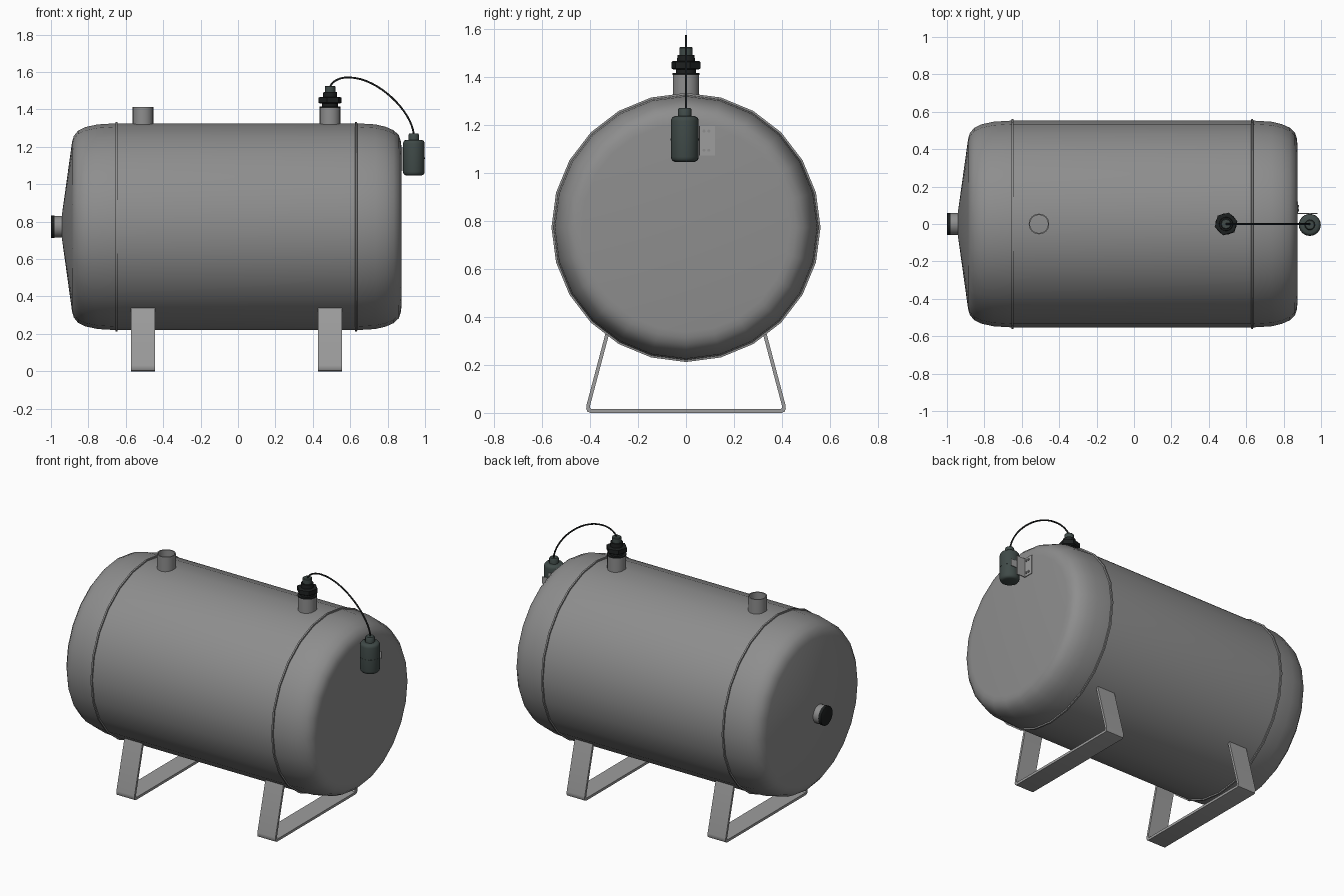
import bpy, bmesh
from math import sin, cos, pi, radians
from mathutils import Vector

if "Cube" in bpy.data.objects:
    bpy.data.objects.remove(bpy.data.objects["Cube"])


def material(name, rgb):
    m = bpy.data.materials.new(name)
    m.diffuse_color = (*rgb, 1)
    m.use_nodes = True
    m.node_tree.nodes["Principled BSDF"].inputs["Base Color"].default_value = m.diffuse_color
    return m


BLACK = material("black", (0.012, 0.014, 0.014))
SLATE = material("slate", (0.05, 0.068, 0.064))
STEEL = material("dark_steel", (0.27, 0.27, 0.27))
PLATE = material("plate_steel", (0.34, 0.34, 0.34))


def finish(bm, name, mat=STEEL, smooth=35):
    bmesh.ops.remove_doubles(bm, verts=bm.verts, dist=1e-5)
    bmesh.ops.recalc_face_normals(bm, faces=bm.faces)
    me = bpy.data.meshes.new(name)
    bm.to_mesh(me)
    bm.free()
    ob = bpy.data.objects.new(name, me)
    bpy.context.collection.objects.link(ob)
    me.materials.append(mat)
    if smooth:
        bpy.ops.object.select_all(action='DESELECT')
        bpy.context.view_layer.objects.active = ob
        ob.select_set(True)
        bpy.ops.object.shade_smooth_by_angle(angle=radians(smooth))
    return ob


def lathe(name, profile, centre, n=24, axis='z', mat=STEEL, closed=False, smooth=35, turn=0):
    """Spin (radius, height) points around an axis through centre."""
    bm = bmesh.new()
    rings = []
    for r, h in profile:
        ring = []
        for i in range(n):
            t = 2 * pi * i / n + radians(turn)
            a, b = r * cos(t), r * sin(t)
            p = (h, a, b) if axis == 'x' else (a, b, h)
            ring.append(bm.verts.new(Vector(p) + Vector(centre)))
        rings.append(ring)
    pairs = list(zip(rings, rings[1:]))
    if closed:
        pairs.append((rings[-1], rings[0]))
    for lo, hi in pairs:
        for i in range(n):
            j = (i + 1) % n
            bm.faces.new((lo[i], lo[j], hi[j], hi[i]))
    if not closed:
        bm.faces.new(rings[0])
        bm.faces.new(rings[-1])
    return finish(bm, name, mat, smooth)


def box(name, lo, hi, mat):
    bm = bmesh.new()
    bmesh.ops.create_cube(bm, size=1)
    for v in bm.verts:
        v.co = [l + (c + 0.5) * (h - l) for c, l, h in zip(v.co, lo, hi)]
    return finish(bm, name, mat, 0)


ZC = 0.773

# tank shell: shallow cone on the left, flat dished head on the right
lathe("tank_shell", [
    (0.06, -0.942), (0.455, -0.887), (0.485, -0.878), (0.514, -0.855), (0.533, -0.815),
    (0.547, -0.75), (0.553, -0.65), (0.553, 0.632), (0.547, 0.735), (0.534, 0.79),
    (0.515, 0.833), (0.489, 0.86), (0.46, 0.87), (0.435, 0.873)], (0, 0, ZC), axis='x')

# weld seams
for label, x in (("left", -0.65), ("right", 0.632)):
    lathe(label + "_weld_seam", [(0.54, -0.007), (0.561, -0.005), (0.561, 0.005), (0.54, 0.007)],
          (x, 0, ZC), axis='x', closed=True)

# end outlet and its black plug
lathe("end_outlet", [(0.058, -0.985), (0.058, -0.92)], (0, 0, ZC), axis='x')
lathe("end_plug", [(0.056, -1.0), (0.06, -0.998), (0.06, -0.98), (0.05, -0.98)],
      (0, 0, ZC), axis='x', mat=BLACK)

# open sockets on top
for label, x, top in (("left", -0.508, 1.413), ("right", 0.492, 1.413)):
    lathe(label + "_socket", [(0.055, 1.28), (0.055, top), (0.048, top), (0.048, 1.28)],
          (x, 0, 0), closed=True)

# gland fitting on the right socket
P = (0.492, 0, 0)
lathe("socket_collar", [(0.057, 1.409), (0.057, 1.416)], P, mat=BLACK)
lathe("gland_base", [(0.042, 1.412), (0.042, 1.435)], P, mat=BLACK)
lathe("gland_nut", [(0.056, 1.432), (0.063, 1.436), (0.063, 1.463), (0.056, 1.467)],
      P, n=6, mat=BLACK, smooth=0, turn=15)
lathe("gland_neck", [(0.037, 1.466), (0.036, 1.493)], P, mat=BLACK)
lathe("gland_top", [(0.028, 1.49), (0.028, 1.522), (0.024, 1.526)], P, n=12, mat=SLATE)

# signal cable arching over to the canister
cu = bpy.data.curves.new("cable", 'CURVE')
cu.dimensions = '3D'
cu.bevel_depth = 0.005
cu.bevel_resolution = 2
cu.resolution_u = 16
sp = cu.splines.new('BEZIER')
sp.bezier_points.add(2)
path = [((0.492, 1.52), (0.488, 1.50), (0.505, 1.555)),
        ((0.595, 1.571), (0.55, 1.573), (0.75, 1.569)),
        ((0.94, 1.265), (0.93, 1.39), (0.941, 1.24))]
for bp, (co, left, right) in zip(sp.bezier_points, path):
    bp.handle_left_type = bp.handle_right_type = 'FREE'
    bp.co, bp.handle_left, bp.handle_right = [(a, 0, b) for a, b in (co, left, right)]
cu.materials.append(BLACK)
bpy.context.collection.objects.link(bpy.data.objects.new("cable", cu))

# canister with neck and band
C = (0.94, -0.005, 0)
lathe("canister", [(0.042, 1.047), (0.051, 1.051), (0.056, 1.058), (0.058, 1.068), (0.058, 1.217),
                   (0.056, 1.226), (0.051, 1.233), (0.042, 1.237)], C, mat=SLATE)
lathe("canister_neck", [(0.028, 1.23), (0.028, 1.265), (0.023, 1.272)], C, n=12, mat=SLATE)
lathe("canister_band", [(0.057, 1.135), (0.0588, 1.135), (0.0588, 1.143), (0.057, 1.143)],
      C, mat=SLATE, closed=True)

# angle bracket and bolts holding the canister to the tank
box("bracket_flange", (0.872, 0.056, 1.073), (0.878, 0.12, 1.196), PLATE)
box("bracket_web", (0.872, 0.054, 1.073), (0.935, 0.059, 1.196), PLATE)
box("bracket_tongue", (0.93, 0.054, 1.115), (0.98, 0.058, 1.16), PLATE)
for i, z in enumerate((1.095, 1.175)):
    for j, y in enumerate((0.075, 0.095)):
        lathe(f"bracket_bolt_{i + 1}_{j + 1}", [(0.007, 0.87), (0.007, 0.883)], (0, y, z),
              n=6, axis='x', smooth=0)

# strap legs: bent flat bar, half profile mirrored across y
outer = [(0.334, 0.338), (0.415, 0.032), (0.416, 0.016), (0.411, 0.005), (0.399, 0.0)]
inner = [(0.396, 0.016), (0.401, 0.022), (0.400, 0.030), (0.320, 0.332)]
for label, x in (("left", -0.508), ("right", 0.492)):
    bm = bmesh.new()
    loop = (outer + [(-y, z) for y, z in reversed(outer)]
            + [(-y, z) for y, z in reversed(inner)] + inner)
    face = bm.faces.new([bm.verts.new((x - 0.064, y, z)) for y, z in loop])
    new = bmesh.ops.extrude_face_region(bm, geom=[face])["geom"]
    bmesh.ops.translate(bm, vec=(0.128, 0, 0),
                        verts=[v for v in new if isinstance(v, bmesh.types.BMVert)])
    finish(bm, label + "_leg", PLATE)
